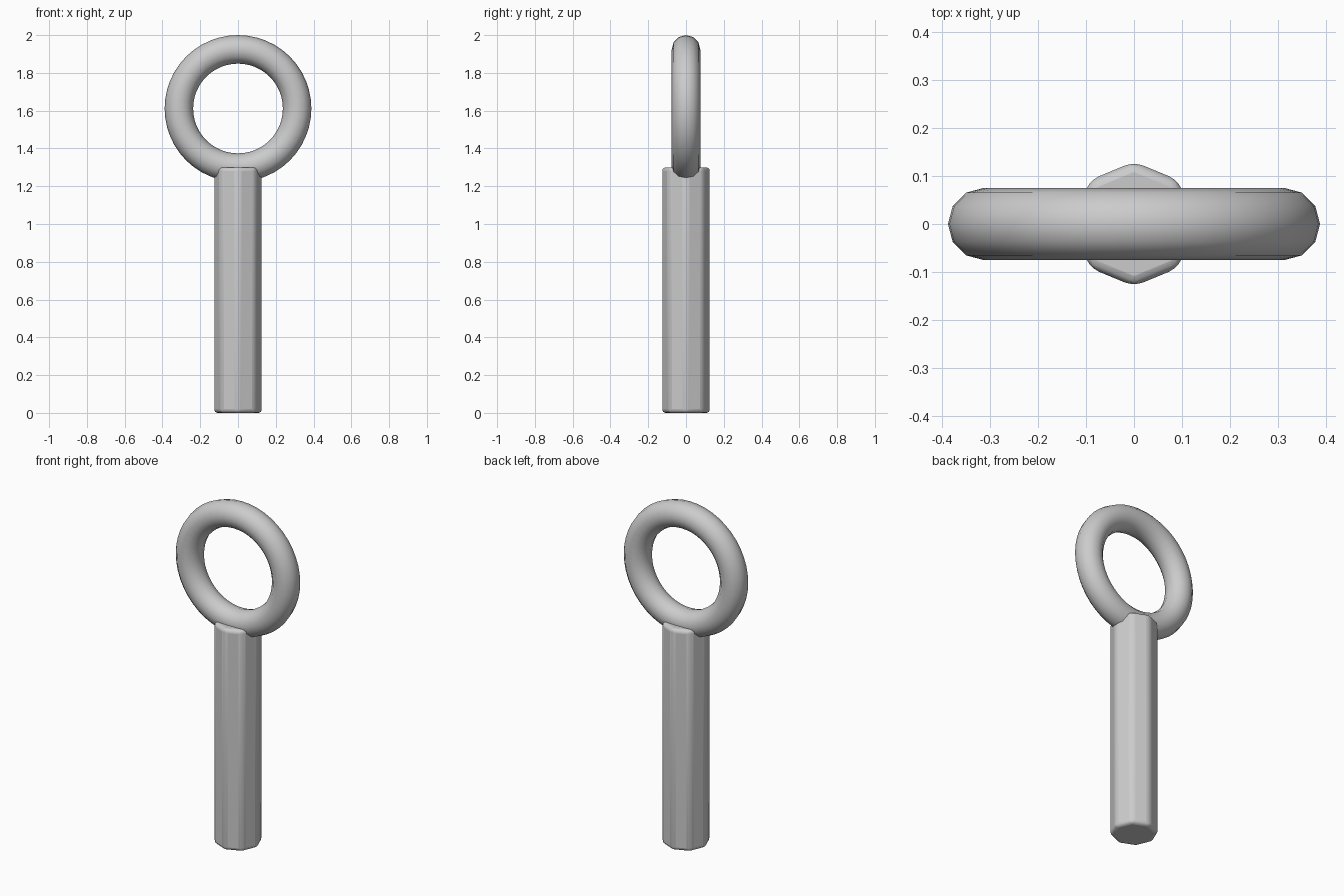
import bpy
import math

if "Cube" in bpy.data.objects:
    bpy.data.objects.remove(bpy.data.objects["Cube"])

# Octagonal shaft with softened edges
bpy.ops.mesh.primitive_cylinder_add(vertices=8, radius=0.13, depth=1.3, location=(0, 0, 0.65))
shaft = bpy.context.object
shaft.name = "shaft"
bevel = shaft.modifiers.new("soft_edges", 'BEVEL')
bevel.width = 0.02
bevel.segments = 3
bevel.limit_method = 'ANGLE'
bevel.angle_limit = math.radians(30)
bpy.ops.object.shade_smooth_by_angle(angle=math.radians(30))

# Ring standing upright, sunk into the top of the shaft
bpy.ops.mesh.primitive_torus_add(major_radius=0.313, minor_radius=0.0755,
                                 major_segments=48, minor_segments=12,
                                 location=(0, 0, 1.6115),
                                 rotation=(math.pi / 2, 0, 0))
ring = bpy.context.object
ring.name = "ring"
bpy.ops.object.shade_smooth_by_angle(angle=math.radians(40))
